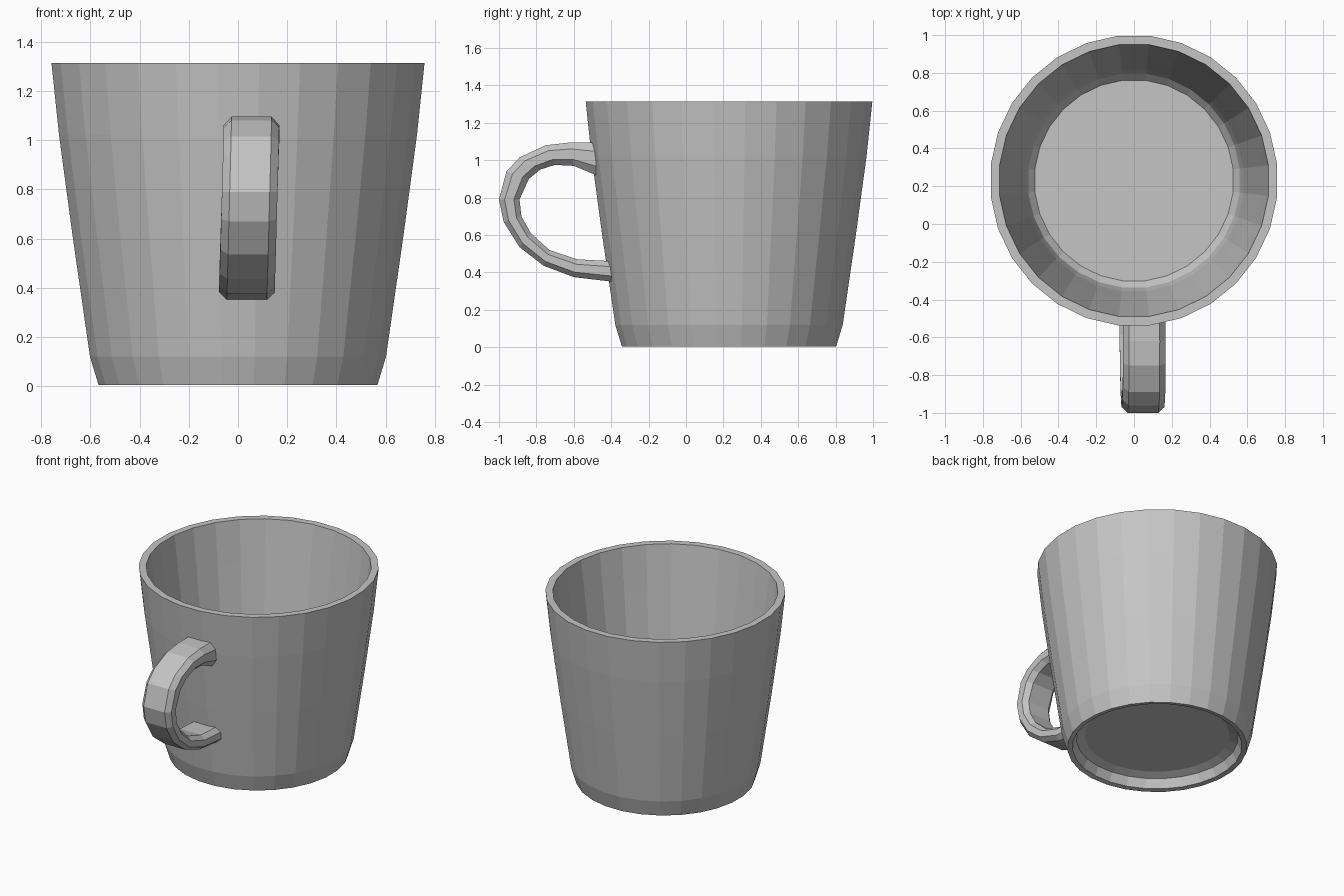
import bpy, bmesh, math
from mathutils import Vector

cube = bpy.data.objects.get("Cube")
if cube:
    bpy.data.objects.remove(cube, do_unlink=True)

CENTRE_Y = 0.23
SIDES = 28

# Single clay grey
grey = bpy.data.materials.new("clay grey")
grey.use_nodes = True
colour = (0.56, 0.56, 0.56, 1)
grey.diffuse_color = colour
bsdf = next(n for n in grey.node_tree.nodes if n.type == "BSDF_PRINCIPLED")
bsdf.inputs["Base Color"].default_value = colour
bsdf.inputs["Roughness"].default_value = 0.8


def skin(name, rings):
    """Join successive rings of points with quads and cap both ends."""
    bm = bmesh.new()
    loops = [[bm.verts.new(p) for p in ring] for ring in rings]
    for a, b in zip(loops, loops[1:]):
        for i in range(len(a)):
            j = (i + 1) % len(a)
            bm.faces.new((a[i], a[j], b[j], b[i]))
    bm.faces.new(loops[0])
    bm.faces.new(loops[-1])
    bmesh.ops.recalc_face_normals(bm, faces=bm.faces)
    mesh = bpy.data.meshes.new(name)
    bm.to_mesh(mesh)
    bm.free()
    mesh.materials.append(grey)
    obj = bpy.data.objects.new(name, mesh)
    bpy.context.collection.objects.link(obj)


def ring_at(radius, z):
    """Slightly oval ring, a touch longer front to back."""
    angles = [math.tau * (i + 0.5) / SIDES for i in range(SIDES)]
    return [(0.997 * radius * math.cos(a), CENTRE_Y + 1.008 * radius * math.sin(a), z)
            for a in angles]


# Cup body: recessed underside, foot, tapered wall, rim, inner wall, floor
profile = [(0.46, 0.09), (0.515, 0.07), (0.54, 0.01), (0.572, 0.005), (0.607, 0.12),
           (0.677, 0.60), (0.734, 1.02), (0.765, 1.313), (0.718, 1.313), (0.68, 1.02),
           (0.625, 0.60), (0.585, 0.27), (0.565, 0.18), (0.53, 0.14)]
skin("cup_body", [ring_at(r, z) for r, z in profile])

# Handle: outer and inner edge (y, z) of each section, from top to bottom
outer = [(-0.48, 1.095), (-0.62, 1.095), (-0.75, 1.08), (-0.89, 1.015), (-0.96, 0.94),
         (-1.0, 0.79), (-0.975, 0.67), (-0.89, 0.535), (-0.76, 0.435), (-0.60, 0.375),
         (-0.39, 0.35)]
inner = [(-0.48, 0.92), (-0.60, 0.97), (-0.70, 0.975), (-0.78, 0.95), (-0.84, 0.90),
         (-0.89, 0.79), (-0.88, 0.70), (-0.83, 0.61), (-0.73, 0.52), (-0.58, 0.47),
         (-0.39, 0.46)]
# Rounded-rectangle section: (sideways, outward), both from -1 to 1
section = [(-0.72, 1), (0.72, 1), (1, 0.45), (1, -0.45),
           (0.72, -1), (-0.72, -1), (-1, -0.45), (-1, 0.45)]
handle_rings = []
for o, n in zip(outer, inner):
    o, n = Vector((0.048, *o)), Vector((0.048, *n))
    middle, half = (o + n) / 2, (o - n) / 2
    middle.x += 0.03 * (middle.z - 0.8)
    handle_rings.append([middle + half * v + Vector((0.113 * u, 0, 0)) for u, v in section])
skin("handle", handle_rings)
